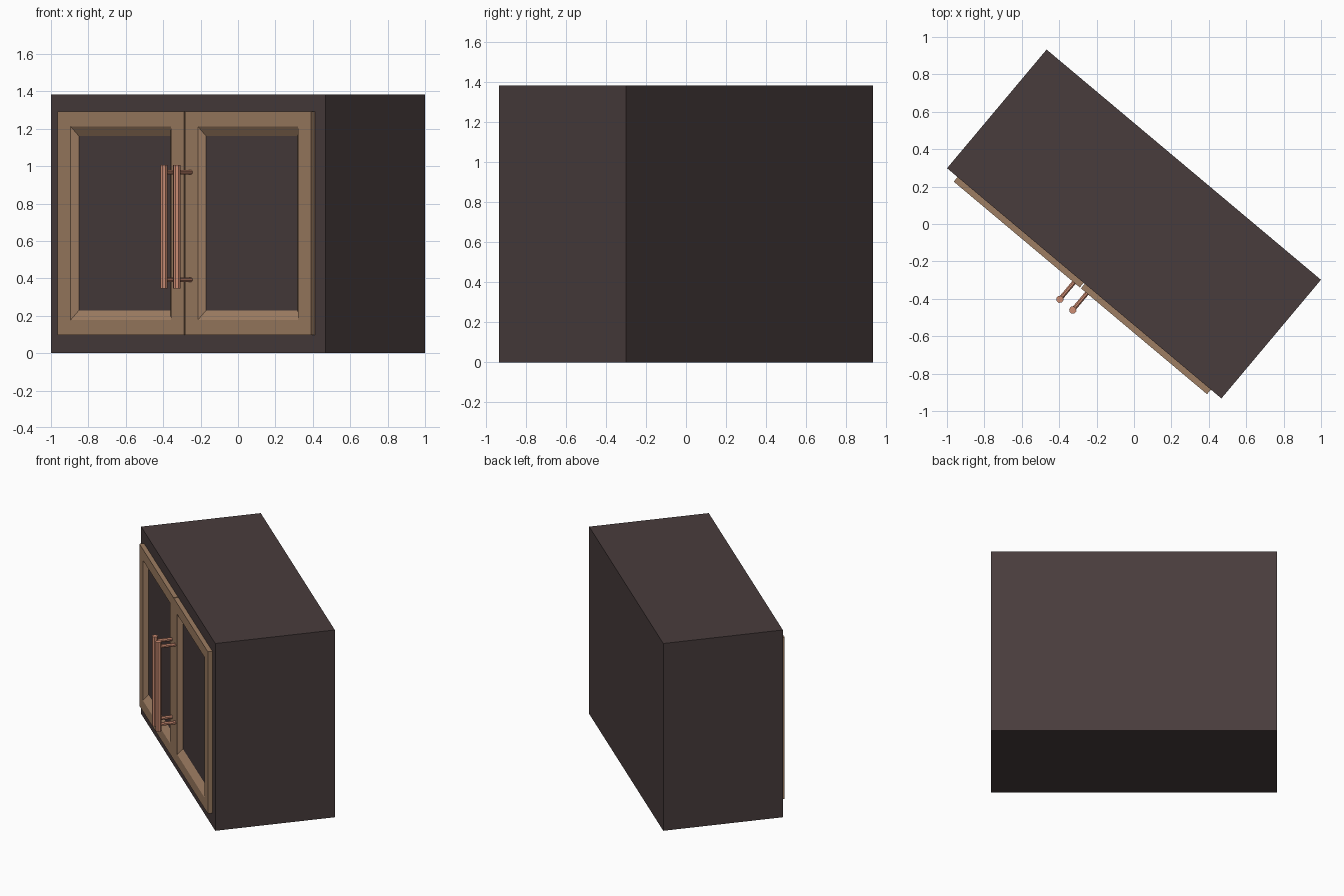
import bpy, bmesh, math
from mathutils import Matrix, Vector

if "Cube" in bpy.data.objects:
    bpy.data.objects.remove(bpy.data.objects["Cube"])

# Cabinet is modelled square to the axes, then turned 40 degrees
TURN = Matrix.Rotation(math.radians(-40), 4, 'Z')
W, D, H = 1.915, 0.828, 1.382
BACK = -D / 2              # plane of the cabinet front
FRONT = BACK - 0.032       # plane of the door fronts


def material(name, color):
    m = bpy.data.materials.new(name)
    m.diffuse_color = (*color, 1)
    m.use_nodes = True
    m.node_tree.nodes["Principled BSDF"].inputs["Base Color"].default_value = m.diffuse_color
    return m


dark = material("dark brown", (0.066, 0.046, 0.046))
wood = material("light wood", (0.34, 0.205, 0.122))
copper = material("copper", (0.62, 0.27, 0.175))


def finish(name, bm, mat):
    bmesh.ops.recalc_face_normals(bm, faces=bm.faces)
    bm.transform(TURN)
    me = bpy.data.meshes.new(name)
    bm.to_mesh(me)
    bm.free()
    me.materials.append(mat)
    ob = bpy.data.objects.new(name, me)
    bpy.context.collection.objects.link(ob)
    return ob


def rod(bm, a, b, r, sides=8):
    a, b = Vector(a), Vector(b)
    rot = (b - a).to_track_quat('Z', 'Y').to_matrix().to_4x4()
    spin = Matrix.Rotation(math.pi / sides, 4, 'Z')
    bmesh.ops.create_cone(bm, cap_ends=True, segments=sides, radius1=r, radius2=r,
                          depth=(b - a).length,
                          matrix=Matrix.Translation((a + b) / 2) @ rot @ spin)


# Cabinet body
bm = bmesh.new()
bmesh.ops.create_cube(bm, size=1, matrix=Matrix.Translation((0, 0, H / 2))
                      @ Matrix.Diagonal((W, D, H, 1)))
finish("cabinet_body", bm, dark)


def door(name, x0, x1):
    # Frame swept through four rectangles: outer back, outer front, opening, bevel foot
    z0, z1 = 0.097, 1.292
    bm = bmesh.new()
    rings = []
    for dx, dz, y in ((0, 0, BACK), (0, 0, FRONT), (0.09, 0.08, FRONT), (0.12, 0.131, BACK)):
        a, b, c, d = x0 + dx, x1 - dx, z0 + dz, z1 - dz
        rings.append([bm.verts.new((x, y, z)) for x, z in ((a, c), (b, c), (b, d), (a, d))])
    for p, q in zip(rings, rings[1:]):
        for i in range(4):
            j = (i + 1) % 4
            bm.faces.new((p[i], p[j], q[j], q[i]))
    # Make the open back face the cabinet so normals point outward
    p, q = rings[3], rings[0]
    for i in range(4):
        j = (i + 1) % 4
        bm.faces.new((p[i], p[j], q[j], q[i]))
    finish(name, bm, wood)


def handle(name, x):
    # Upright bar on two posts
    bm = bmesh.new()
    y = FRONT - 0.117
    rod(bm, (x, y, 0.345), (x, y, 1.005), 0.02)
    for z in (0.393, 0.967):
        rod(bm, (x, y, z), (x, FRONT + 0.005, z), 0.0125)
    finish(name, bm, copper)


for side, s in (("left", -1), ("right", 1)):
    door(side + "_door", *sorted((s * 0.004, s * 0.884)))
    handle(side + "_handle", s * 0.045)
